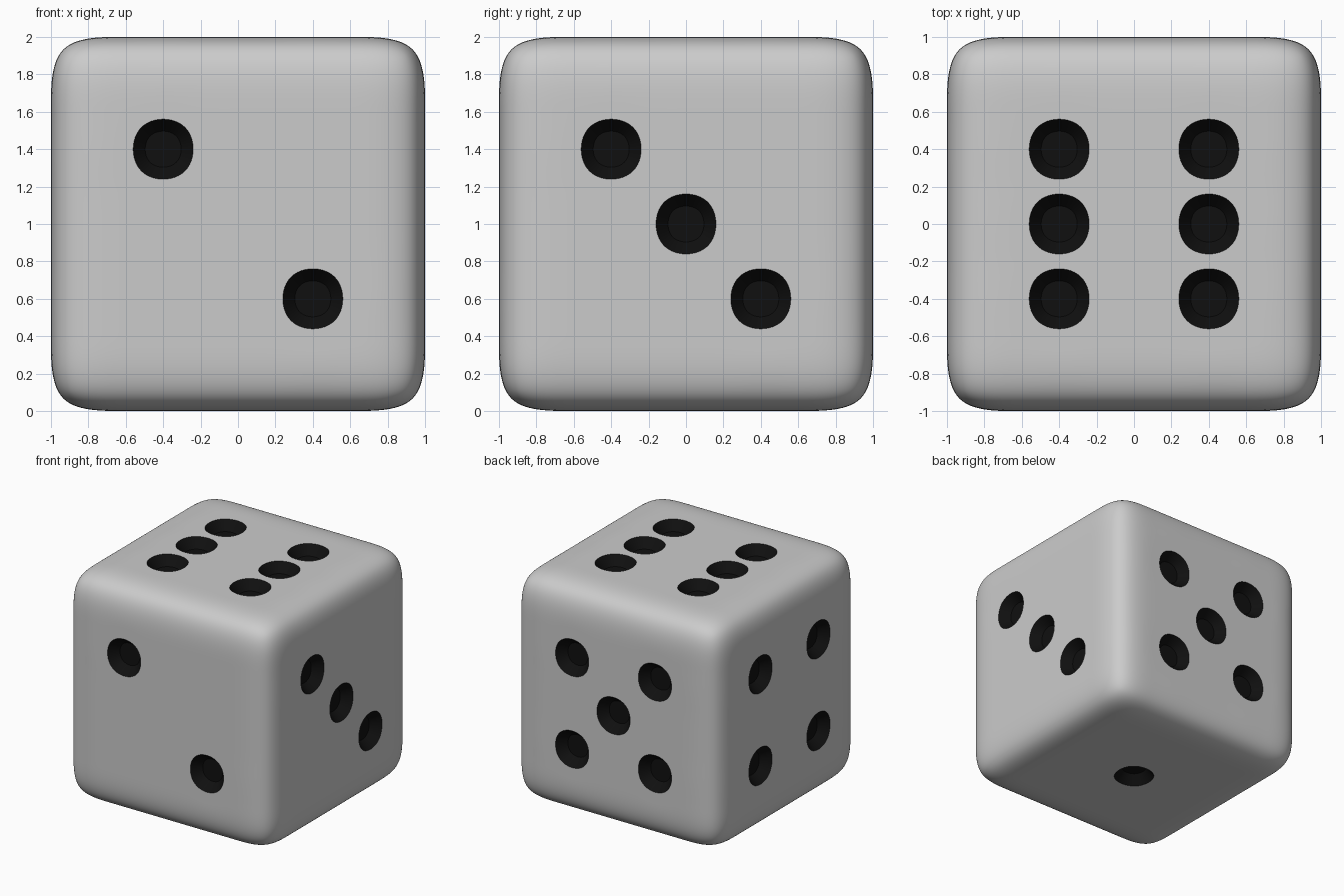
import bpy, bmesh
from mathutils import Vector

if "Cube" in bpy.data.objects:
    bpy.data.objects.remove(bpy.data.objects["Cube"])

S = 0.4  # pip spacing = one cell of a 5 x 5 grid on each face

# Pip layouts per face: outward normal, then (u, v) axes and cell coordinates
two = [(-1, 1), (1, -1)]
three = two + [(0, 0)]
four = [(a, b) for a in (-1, 1) for b in (-1, 1)]
five = four + [(0, 0)]
six = [(a, b) for a in (-1, 1) for b in (-1, 0, 1)]
X, Y, Z = Vector((1, 0, 0)), Vector((0, 1, 0)), Vector((0, 0, 1))
layout = [(-Y, X, Z, two), (X, Y, Z, three), (Z, X, Y, six),
          (-Z, X, Y, [(0, 0)]), (Y, X, Z, five), (-X, Y, Z, four)]
centres = [n + u * a * S + v * b * S for n, u, v, pips in layout for a, b in pips]

# Die body: gridded cube
bm = bmesh.new()
bmesh.ops.create_cube(bm, size=2)
bmesh.ops.subdivide_edges(bm, edges=bm.edges[:], cuts=4, use_grid_fill=True)
crease = bm.edges.layers.float.new("crease_edge")

# Pips: inset cells with a crisp rim and a shallow bowl
pips = [f for f in bm.faces
        if any((f.calc_center_median() - c).length < 0.05 for c in centres)]
bmesh.ops.inset_individual(bm, faces=pips, thickness=0.025, use_even_offset=True)
for f in pips:
    for e in f.edges:
        e[crease] = 1.0
        e.smooth = False
bowl = bmesh.ops.inset_individual(bm, faces=pips, thickness=0.07, depth=-0.08,
                                  use_even_offset=True)["faces"]
for f in bm.faces:
    f.smooth = True
for f in set(pips) | set(bowl):
    f.material_index = 1
bmesh.ops.translate(bm, verts=bm.verts[:], vec=Z)

mesh = bpy.data.meshes.new("die")
bm.to_mesh(mesh)
bm.free()
die = bpy.data.objects.new("die", mesh)
bpy.context.collection.objects.link(die)

# Black pips, plain grey body
black = bpy.data.materials.new("pip_black")
black.diffuse_color = (0.005, 0.005, 0.005, 1)
black.use_nodes = True
black.node_tree.nodes["Principled BSDF"].inputs["Base Color"].default_value = black.diffuse_color
mesh.materials.append(None)
mesh.materials.append(black)

# Rounded edges and pips
sub = die.modifiers.new("rounding", "SUBSURF")
sub.levels = sub.render_levels = 4
